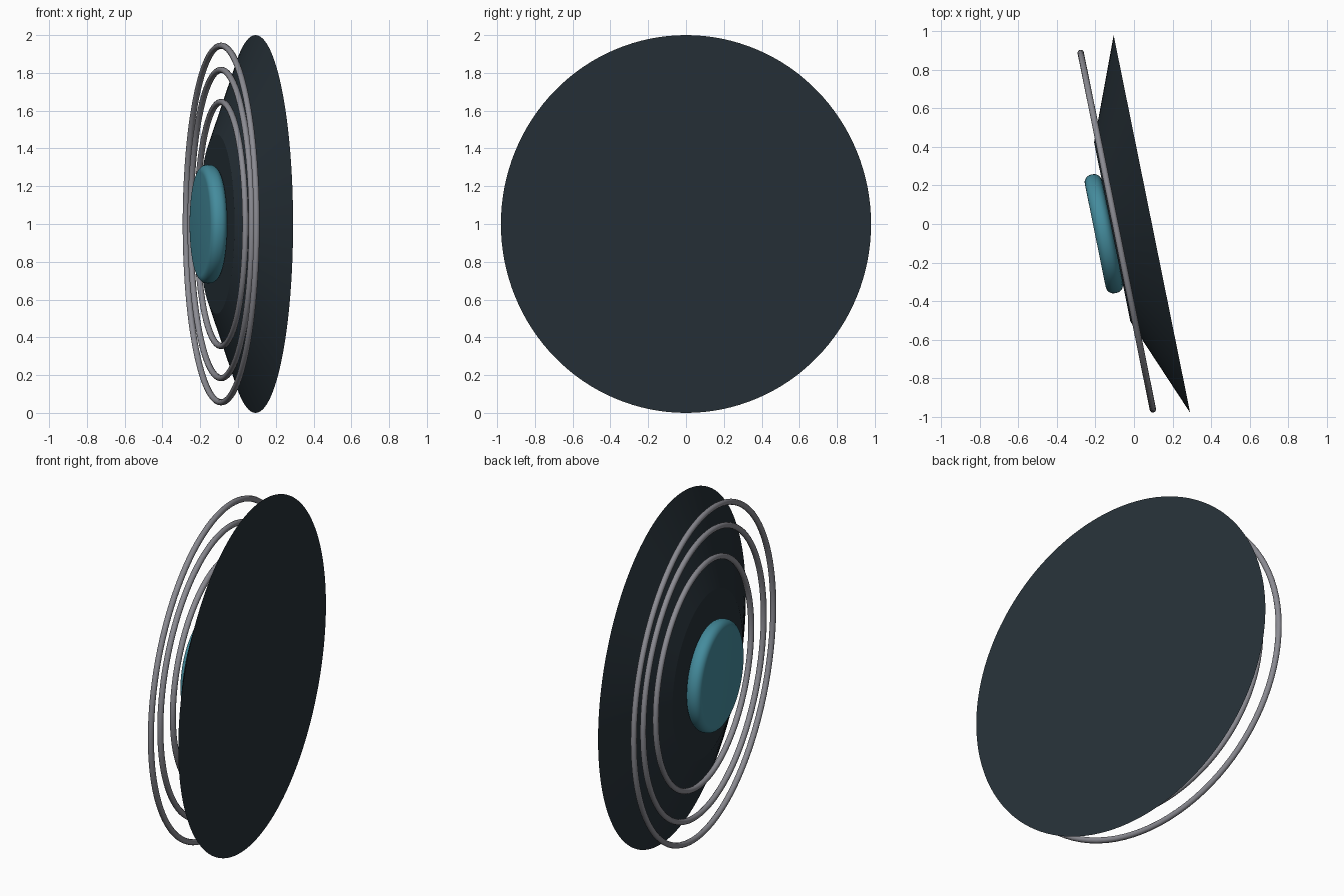
import bpy, bmesh, math
from mathutils import Vector

if "Cube" in bpy.data.objects:
    bpy.data.objects.remove(bpy.data.objects["Cube"])

TILT = math.radians(11.45)
AXIS = Vector((-math.cos(TILT), -math.sin(TILT), 0))   # direction the dish faces
BASE = Vector((0.093, 0, 1))                           # centre of the flat back
ROT = AXIS.to_track_quat('Z', 'Y').to_matrix().to_4x4()


def material(name, rgb):
    m = bpy.data.materials.new(name)
    m.diffuse_color = (*rgb, 1)
    m.use_nodes = True
    m.node_tree.nodes["Principled BSDF"].inputs["Base Color"].default_value = m.diffuse_color
    return m


dark = material("dark_slate", (0.020, 0.031, 0.040))
teal = material("teal", (0.058, 0.26, 0.335))
grey = material("grey_metal", (0.26, 0.26, 0.29))


def revolve(name, profile, mat, sides=96, closed=False, angle=30):
    """Spin a (radius, height) profile around the tilted axis."""
    bm = bmesh.new()
    rings = []
    for r, h in profile:
        if r == 0:
            rings.append([bm.verts.new((0, 0, h))] * sides)
        else:
            rings.append([bm.verts.new((r * math.cos(a), r * math.sin(a), h))
                          for a in (2 * math.pi * i / sides for i in range(sides))])
    pairs = list(zip(rings, rings[1:]))
    if closed:
        pairs.append((rings[-1], rings[0]))
    for lo, hi in pairs:
        for i in range(sides):
            j = (i + 1) % sides
            bm.faces.new(list(dict.fromkeys((lo[i], lo[j], hi[j], hi[i]))))
    bmesh.ops.recalc_face_normals(bm, faces=bm.faces)
    bm.transform(ROT)
    me = bpy.data.meshes.new(name)
    bm.to_mesh(me)
    bm.free()
    me.materials.append(mat)
    ob = bpy.data.objects.new(name, me)
    ob.location = BASE
    bpy.context.collection.objects.link(ob)
    bpy.ops.object.select_all(action='DESELECT')
    ob.select_set(True)
    bpy.context.view_layer.objects.active = ob
    bpy.ops.object.shade_smooth_by_angle(angle=math.radians(angle))


# Shallow truncated cone with a flat back
revolve("dish_body", [(0, 0), (1, 0), (0.475, 0.21), (0, 0.21)], dark, 128, angle=15)

# Rounded hub on the front face
R, B, LOW, HIGH = 0.314, 0.04, 0.21, 0.30
arc = [i * math.pi / 12 for i in range(7)]
hub = [(0, LOW)]
hub += [(R - B + B * math.sin(a), LOW + B - B * math.cos(a)) for a in arc]
hub += [(R - B + B * math.cos(a), HIGH - B + B * math.sin(a)) for a in arc]
hub += [(0, HIGH)]
revolve("hub", hub, teal)

# Three concentric wire rings in one plane
TUBE = 0.0165
for label, radius in (("inner", 0.646), ("middle", 0.816), ("outer", 0.944)):
    section = [(radius + TUBE * math.cos(2 * math.pi * k / 12),
                0.186 + TUBE * math.sin(2 * math.pi * k / 12)) for k in range(12)]
    revolve(label + "_ring", section, grey, 96, closed=True, angle=60)
